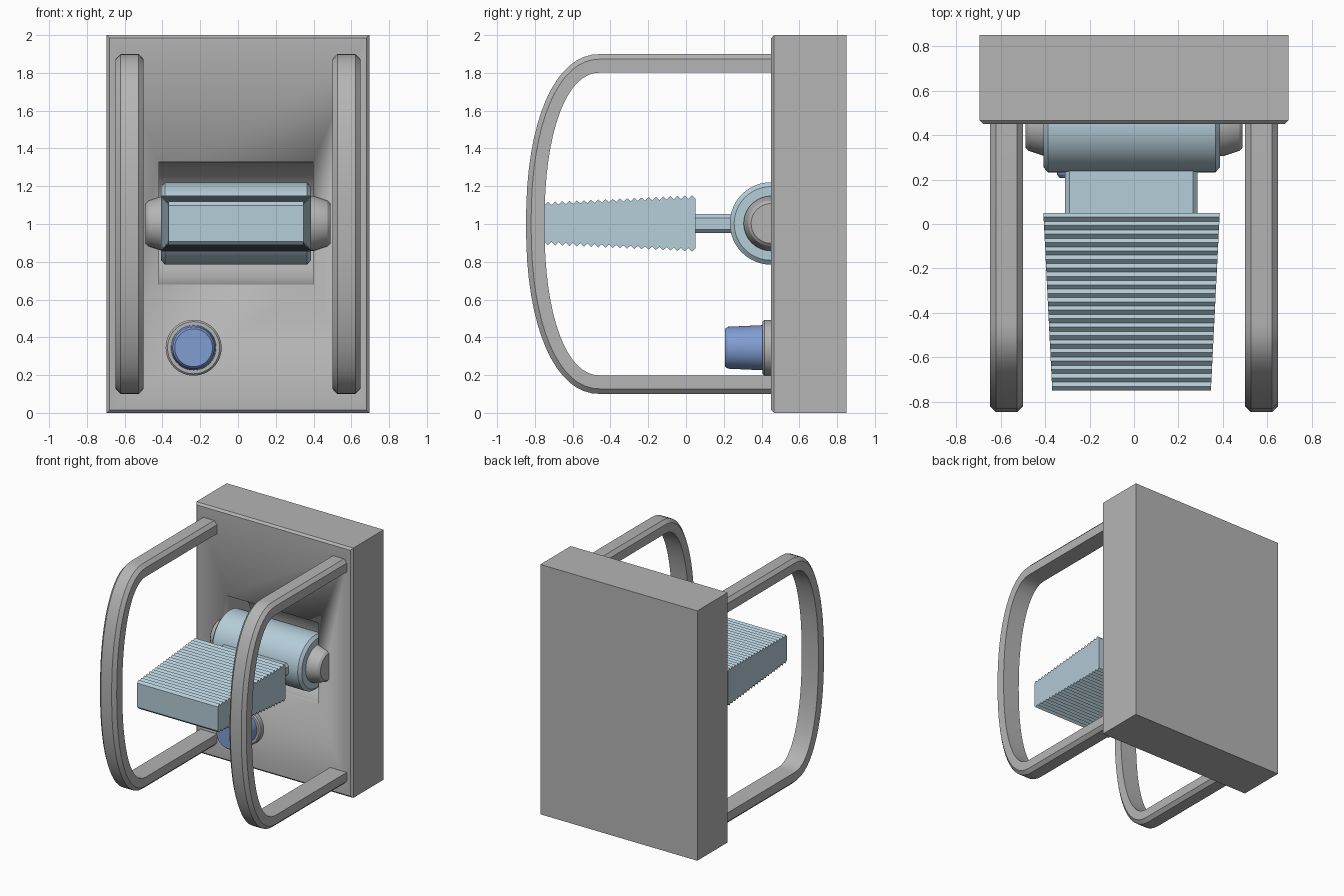
import bpy, bmesh, math
from mathutils import Matrix

if "Cube" in bpy.data.objects:
    bpy.data.objects.remove(bpy.data.objects["Cube"], do_unlink=True)


def material(name, rgb):
    m = bpy.data.materials.new(name)
    m.use_nodes = True
    m.diffuse_color = (*rgb, 1)
    m.node_tree.nodes["Principled BSDF"].inputs["Base Color"].default_value = (*rgb, 1)
    return m


GREY = material("casing grey", (0.46, 0.46, 0.46))
PALE = material("pale blue", (0.46, 0.61, 0.69))
BLUE = material("button blue", (0.22, 0.34, 0.65))


def finish(bm, name, mat, smooth=True):
    bmesh.ops.recalc_face_normals(bm, faces=bm.faces[:])
    me = bpy.data.meshes.new(name)
    bm.to_mesh(me)
    bm.free()
    ob = bpy.data.objects.new(name, me)
    bpy.context.collection.objects.link(ob)
    me.materials.append(mat)
    if smooth:
        bpy.ops.object.select_all(action='DESELECT')
        ob.select_set(True)
        bpy.context.view_layer.objects.active = ob
        bpy.ops.object.shade_smooth_by_angle(angle=math.radians(25))
    return ob


def loft(bm, rings):
    """Skin a list of closed point rings and cap both ends."""
    vs = [[bm.verts.new(p) for p in ring] for ring in rings]
    n = len(vs[0])
    for a, b in zip(vs, vs[1:]):
        for i in range(n):
            bm.faces.new((a[i], a[(i + 1) % n], b[(i + 1) % n], b[i]))
    bm.faces.new(vs[0])
    bm.faces.new(vs[-1])


def lathe(name, mat, axis, centre, profile, sides=48):
    """Turn (position, radius) pairs about the x or y axis."""
    rings = []
    for t, r in profile:
        ring = []
        for i in range(sides):
            a = 2 * math.pi * i / sides
            u, w = r * math.cos(a), r * math.sin(a)
            p = (t, u, w) if axis == 'x' else (u, t, w)
            ring.append(tuple(p[k] + centre[k] for k in range(3)))
        rings.append(ring)
    bm = bmesh.new()
    loft(bm, rings)
    return finish(bm, name, mat)


def box(name, mat, lo, hi, bevel, rule):
    """Box whose edges chosen by the rule are chamfered."""
    bm = bmesh.new()
    size = [h - l for l, h in zip(lo, hi)]
    mid = [(h + l) / 2 for l, h in zip(lo, hi)]
    bmesh.ops.create_cube(bm, size=1, matrix=Matrix.Translation(mid) @ Matrix.Diagonal((*size, 1)))
    edges = [e for e in bm.edges if rule(e)]
    bmesh.ops.bevel(bm, geom=edges, offset=bevel, segments=1, affect='EDGES')
    return finish(bm, name, mat, smooth=False)


# Casing with chamfered front rim and a curved recess
casing = box("casing", GREY, (-0.695, 0.45, 0), (0.695, 0.85, 2), 0.016,
             lambda e: all(v.co.y < 0.5 for v in e.verts))
AXLE = (0, 0.45, 1.003)
cutter = lathe("recess_cutter", GREY, 'x', AXLE, [(-0.418, 0.325), (0.397, 0.325)], 64)
cut = casing.modifiers.new("recess", 'BOOLEAN')
cut.object = cutter
cut.operation = 'DIFFERENCE'
cut.solver = 'EXACT'
cutter.hide_render = True
cutter.hide_viewport = True
cutter.display_type = 'WIRE'
bpy.context.view_layer.objects.active = casing
casing.select_set(True)
bpy.ops.object.shade_smooth_by_angle(angle=math.radians(25))

# Pivot barrel and its tapered end caps
lathe("barrel", PALE, 'x', AXLE,
      [(-0.407, 0.195), (-0.387, 0.218), (0.366, 0.218), (0.386, 0.195)])
for side, name in ((-1, "right_cap"), (1, "left_cap")):
    lathe(name, GREY, 'x', AXLE,
          [(side * t, r) for t, r in ((0.37, 0.145), (0.4, 0.145), (0.475, 0.12), (0.489, 0.105))])

# Neck between barrel and paddle
box("neck", PALE, (-0.31, 0.03, 0.952), (0.285, 0.3, 1.052), 0.02,
    lambda e: abs(e.verts[0].co.y - e.verts[1].co.y) > 0.1)

# Tapered paddle with ribbed top and bottom
TEETH, FRONT, BACK = 21, -0.75, 0.05
STEP = (BACK - FRONT) / TEETH


def ribs(sign):
    pts = []
    for i in range(2 * TEETH + 1):
        f = i / (2 * TEETH)
        rise = 0.018 if i % 2 else 0
        pts.append((FRONT + f * (BACK - FRONT), 1.003 + sign * (0.096 + 0.036 * f + rise)))
    return pts


outline = ribs(1) + ribs(-1)[::-1]
half = lambda y: 0.357 + 0.04 * (y - FRONT) / (BACK - FRONT)
bm = bmesh.new()
loft(bm, [[(s * half(y) - 0.011, y, z) for y, z in outline] for s in (-1, 1)])
finish(bm, "paddle", PALE, smooth=False)

# Push button and collar
SPOT = (-0.235, 0, 0.345)
lathe("button_collar", GREY, 'y', SPOT, [(0.46, 0.148), (0.415, 0.148), (0.405, 0.138)])
lathe("button", BLUE, 'y', SPOT, [(0.42, 0.12), (0.222, 0.111), (0.207, 0.1)])


# Guard handles: flat inside, chamfered outside
def arch(inset, steps=32):
    """Half oval run with straight legs back to the casing."""
    pts = [(0.46, 1.9 - inset)]
    for i in range(steps + 1):
        a = math.pi * i / steps
        c, s = math.cos(a), math.sin(a)
        y = -0.45 - (0.397 - inset) * abs(s) ** 0.9
        pts.append((y, 1 + (0.9 - inset) * math.copysign(abs(c) ** 0.9, c)))
    return pts + [(0.46, 0.1 + inset)]


for side, name in ((-1, "right_handle"), (1, "left_handle")):
    x = side * 0.574
    rings = []
    for outer, shoulder, inner in zip(arch(0), arch(0.027), arch(0.098)):
        rings.append([(x - 0.048, *outer), (x + 0.048, *outer), (x + 0.074, *shoulder),
                      (x + 0.074, *inner), (x - 0.074, *inner), (x - 0.074, *shoulder)])
    bm = bmesh.new()
    loft(bm, rings)
    finish(bm, name, GREY)
